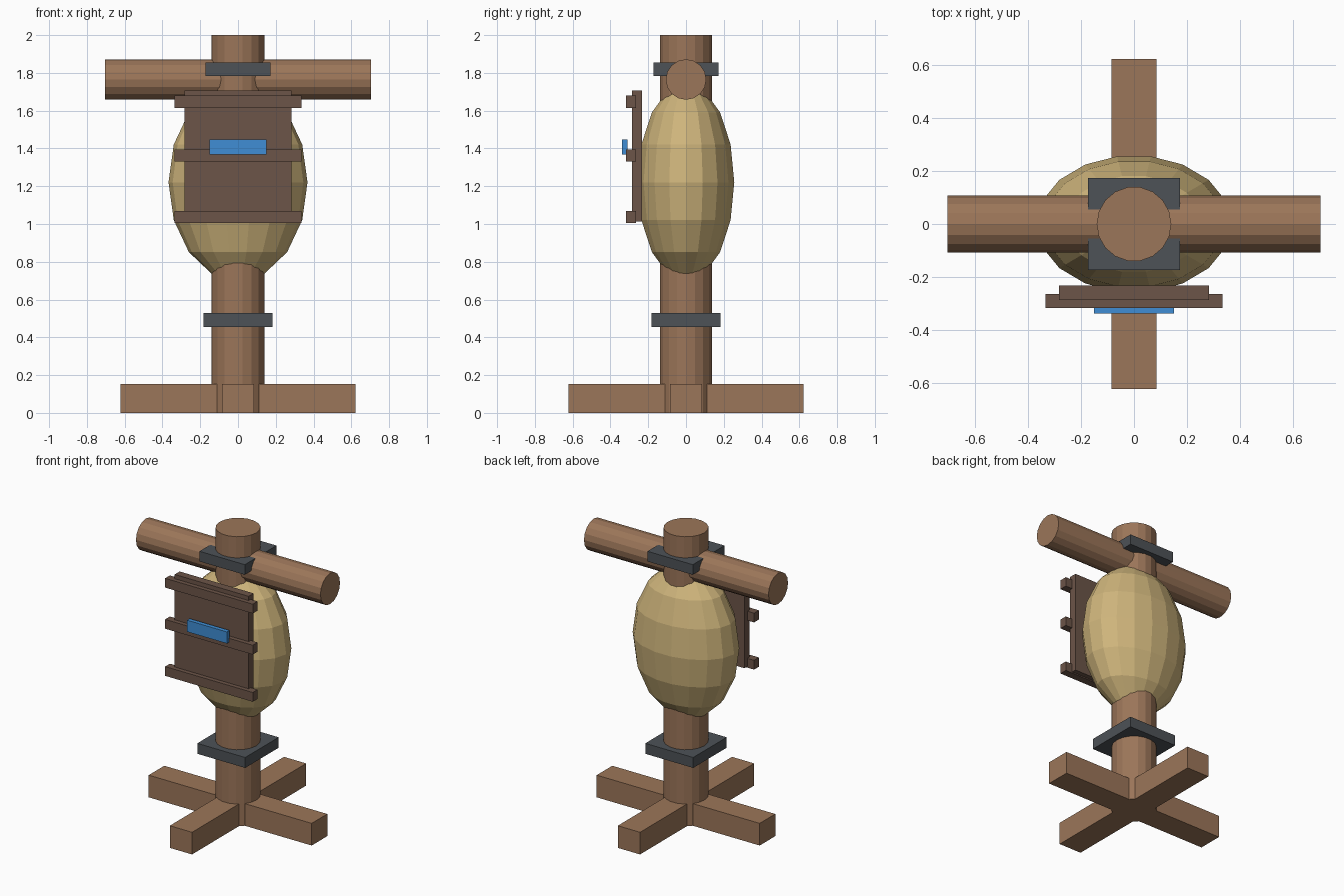
import bpy, bmesh
from math import pi, sin, cos
from mathutils import Matrix

if "Cube" in bpy.data.objects:
    bpy.data.objects.remove(bpy.data.objects["Cube"])


def material(name, rgb):
    m = bpy.data.materials.new(name)
    m.diffuse_color = (*rgb, 1)
    m.use_nodes = True
    m.node_tree.nodes["Principled BSDF"].inputs["Base Color"].default_value = m.diffuse_color
    return m


WOOD = material("wood", (0.33, 0.18, 0.10))
BOARD = material("dark_wood", (0.15, 0.09, 0.065))
STRAW = material("straw", (0.62, 0.46, 0.20))
IRON = material("iron", (0.075, 0.085, 0.095))
BLUE = material("blue_paint", (0.05, 0.27, 0.66))


def finish(name, bm, mat):
    bmesh.ops.recalc_face_normals(bm, faces=bm.faces)
    me = bpy.data.meshes.new(name)
    bm.to_mesh(me)
    bm.free()
    me.materials.append(mat)
    ob = bpy.data.objects.new(name, me)
    bpy.context.collection.objects.link(ob)
    return ob


def box(name, mat, x, y, z):
    """Box from (min, max) pairs."""
    bm = bmesh.new()
    bmesh.ops.create_cube(bm, size=1)
    for v in bm.verts:
        v.co = [(a + b) / 2 + c * (b - a) for c, (a, b) in zip(v.co, (x, y, z))]
    return finish(name, bm, mat)


def lathe(name, mat, profile, sides, squash=1.0, matrix=Matrix()):
    """Stack of rings (radius, z), with closed ends."""
    bm = bmesh.new()
    rings = []
    for r, z in profile:
        rings.append([bm.verts.new((r * cos(2 * pi * i / sides),
                                    r * squash * sin(2 * pi * i / sides), z))
                      for i in range(sides)])
    for a, b in zip(rings, rings[1:]):
        for i in range(sides):
            j = (i + 1) % sides
            bm.faces.new((a[i], a[j], b[j], b[i]))
    bm.faces.new(rings[0])
    bm.faces.new(rings[-1])
    bmesh.ops.remove_doubles(bm, verts=bm.verts, dist=1e-5)
    bm.transform(matrix)
    return finish(name, bm, mat)


# crossed feet
box("foot_side", WOOD, (-.623, .623), (-.085, .085), (0, .153))
box("foot_front", WOOD, (-.085, .085), (-.623, .623), (0, .153))

# upright post and arm beam
lathe("post", WOOD, [(.141, 0), (.141, 2)], 18)
lathe("arm_beam", WOOD, [(.107, -.705), (.107, .705)], 16,
      matrix=Matrix.Translation((0, 0, 1.765)) @ Matrix.Rotation(pi / 2, 4, 'Y'))

# stuffed straw body: faceted ellipsoid
steps = [-pi / 2 + pi * i / 8 for i in range(1, 8)]
lathe("straw_body", STRAW, [(.003, .70)] +
      [(.368 * cos(t), 1.221 + .523 * sin(t)) for t in steps] + [(.003, 1.742)],
      18, squash=.705)

# iron collars
for name, h, z in (("lower_collar", .183, (.456, .528)),
                   ("upper_collar", .173, (1.784, 1.854))):
    box(name, IRON, (-h, h), (-h, h), z)

# chest board with battens and painted mark
box("chest_board", BOARD, (-.283, .283), (-.287, -.233), (1.013, 1.708))
for i, z in enumerate((1.037, 1.363, 1.647)):
    box(f"batten_{i + 1}", BOARD, (-.335, .335), (-.317, -.265), (z - .032, z + .032))
box("painted_mark", BLUE, (-.152, .152), (-.339, -.31), (1.367, 1.447))
